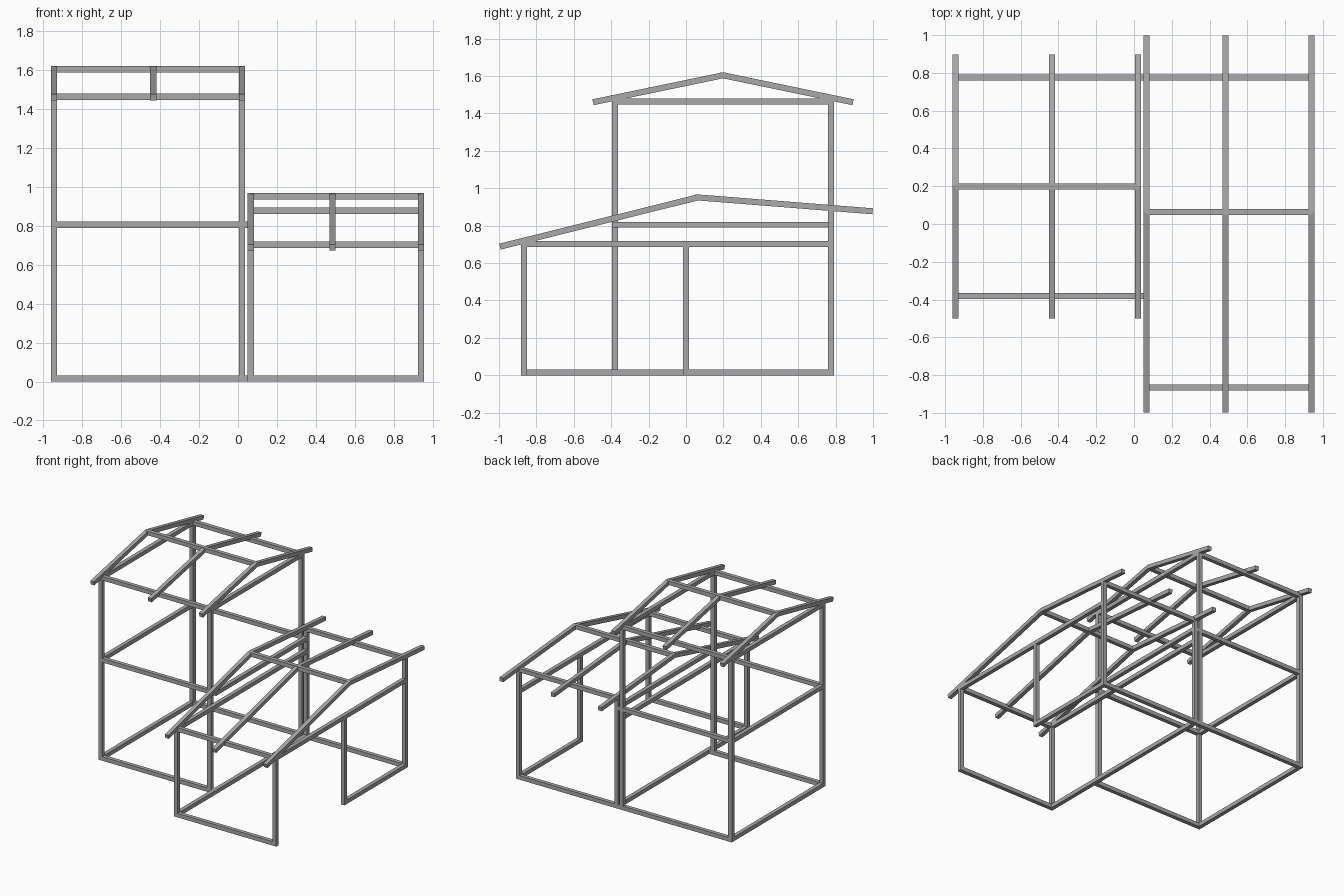
import bpy
import bmesh
from mathutils import Vector

cube = bpy.data.objects.get("Cube")
if cube:
    bpy.data.objects.remove(cube, do_unlink=True)

T = 0.032          # beam thickness
H = T / 2

grey = bpy.data.materials.new("grey_steel")
grey.use_nodes = True
color = (0.4, 0.4, 0.4, 1)
grey.diffuse_color = color
grey.node_tree.nodes["Principled BSDF"].inputs["Base Color"].default_value = color


def finish(name, bm):
    bmesh.ops.recalc_face_normals(bm, faces=bm.faces)
    mesh = bpy.data.meshes.new(name)
    bm.to_mesh(mesh)
    bm.free()
    mesh.materials.append(grey)
    obj = bpy.data.objects.new(name, mesh)
    bpy.context.collection.objects.link(obj)


def box(name, lo, hi):
    bm = bmesh.new()
    bmesh.ops.create_cube(bm, size=1)
    lo, hi = Vector(lo), Vector(hi)
    for v in bm.verts:
        v.co = [(lo[i] + hi[i]) / 2 + v.co[i] * (hi[i] - lo[i]) for i in range(3)]
    finish(name, bm)


def post(name, x, y, top):
    box(name, (x - H, y - H, 0), (x + H, y + H, top))


def beam_x(name, x0, x1, y, z):
    box(name, (x0, y - H, z - H), (x1, y + H, z + H))


def beam_y(name, x, y0, y1, z):
    box(name, (x - H, y0, z - H), (x + H, y1, z + H))


def rafter(name, x, path):
    """Bent roof beam: square section, mitred at the ridge."""
    pts = [Vector(p) for p in path]
    d0, d1 = (pts[1] - pts[0]).normalized(), (pts[2] - pts[1]).normalized()
    n0, n1 = Vector((-d0.y, d0.x)), Vector((-d1.y, d1.x))
    mid = (n0 + n1).normalized()
    offsets = [n0 * H, mid * (H / mid.dot(n0)), n1 * H]
    bm = bmesh.new()
    rings = []
    for p, o in zip(pts, offsets):
        low, high = p - o, p + o
        rings.append([bm.verts.new((x + s * H, q.x, q.y))
                      for s, q in ((-1, low), (1, low), (1, high), (-1, high))])
    for a, b in zip(rings, rings[1:]):
        for i in range(4):
            j = (i + 1) % 4
            bm.faces.new((a[i], a[j], b[j], b[i]))
    bm.faces.new(rings[0])
    bm.faces.new(rings[-1])
    finish(name, bm)


# Shared grid lines of the frame
TL, TR, WL, WR = -0.945, 0.02, 0.065, 0.94
BACK, T_FRONT, W_FRONT = 0.775, -0.38, -0.865
FLOOR, MID, T_TOP, W_TOP, W_BACK = H, 0.805, 1.463, 0.703, 0.877

# Tower posts
for side, x in (("left", TL), ("right", TR)):
    for end, y in (("front", T_FRONT), ("back", BACK)):
        post(f"tower_post_{end}_{side}", x, y, T_TOP + H)

# Tower cross beams
for level, z in (("floor", FLOOR), ("middle", MID), ("top", T_TOP)):
    x1 = TR + H if level == "top" else WL - H
    for end, y in (("front", T_FRONT), ("back", BACK)):
        beam_x(f"tower_{level}_beam_{end}", TL - H, x1, y, z)
    beam_y(f"tower_{level}_beam_left", TL, T_FRONT, BACK, z)
beam_y("tower_top_beam_right", TR, T_FRONT, BACK, T_TOP)
beam_y("tower_middle_beam_right", WL, T_FRONT - H, BACK + H, MID)

# Wing posts
for side, x in (("left", WL), ("right", WR)):
    post(f"wing_post_front_{side}", x, W_FRONT, W_TOP + H)
    post(f"wing_post_back_{side}", x, BACK, W_BACK + H)
post("wing_door_post", WR, 0, W_TOP)

# Wing beams, with an open doorway on one side
beam_x("wing_floor_beam_front", WL, WR, W_FRONT, FLOOR)
beam_x("wing_floor_beam_back", WL - T, WR, BACK, FLOOR)
beam_x("wing_top_beam_front", WL, WR, W_FRONT, W_TOP)
beam_x("wing_top_beam_back", WL, WR, BACK, W_BACK)
beam_y("wing_floor_beam_left", WL, W_FRONT, BACK, FLOOR)
beam_y("wing_floor_beam_right", WR, 0, BACK, FLOOR)
for side, x in (("left", WL), ("right", WR)):
    beam_y(f"wing_top_beam_{side}", x, W_FRONT, BACK, W_TOP)

# Roofs: three rafters and a ridge beam each
tower_roof = [(-0.497, 1.46), (0.198, 1.604), (0.893, 1.46)]
wing_roof = [(-0.995, 0.688), (0.063, 0.951), (0.998, 0.877)]
for part, xs, path in (("tower", (TL, -0.435, TR), tower_roof),
                       ("wing", (WL, 0.485, WR), wing_roof)):
    for i, x in enumerate(xs):
        rafter(f"{part}_rafter_{i + 1}", x, path)
    ridge_y, ridge_z = path[1]
    beam_x(f"{part}_ridge_beam", xs[0], xs[-1], ridge_y, ridge_z)
